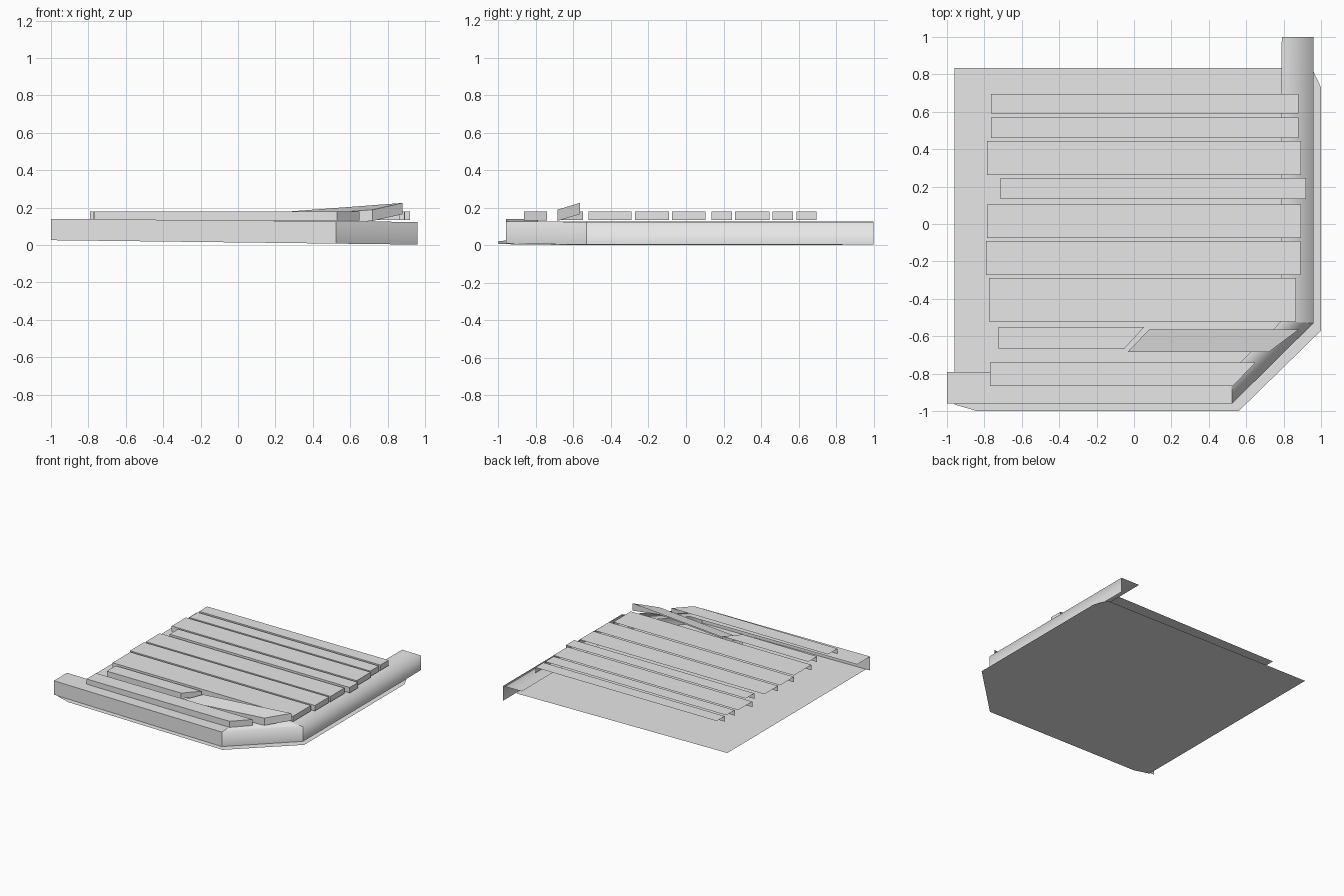
import bpy

if "Cube" in bpy.data.objects:
    bpy.data.objects.remove(bpy.data.objects["Cube"])

grey = bpy.data.materials.new("weathered_grey")
grey.diffuse_color = (0.8, 0.8, 0.8, 1)
grey.use_nodes = True
grey.node_tree.nodes["Principled BSDF"].inputs["Base Color"].default_value = grey.diffuse_color


def add_mesh(name, verts, faces, smooth=False):
    mesh = bpy.data.meshes.new(name)
    mesh.from_pydata(verts, [], faces)
    mesh.materials.append(grey)
    for p in mesh.polygons:
        p.use_smooth = smooth
    mesh.update()
    obj = bpy.data.objects.new(name, mesh)
    bpy.context.collection.objects.link(obj)
    return obj


def base_z(x):
    return 0.012 - 0.012 * x


def rim_z(x):
    return 0.1315 - 0.0085 * x


def plank(name, front, back, top, thickness):
    """Open plank: top, front and right end. front/back are (x0, x1, y)."""
    (fx0, fx1, fy), (bx0, bx1, by) = front, back
    outline = [(fx0, fy), (fx1, fy), (bx1, by), (bx0, by)]
    verts = [(x, y, top(x, y)) for x, y in outline]
    verts += [(x, y, top(x, y) - thickness) for x, y in outline[:3]]
    add_mesh(name, verts, [(0, 1, 2, 3), (4, 5, 1, 0), (5, 6, 2, 1)])


def rim(name, outer, inner, smooth):
    """Angle-shaped kerb: a top strip and an outer wall between two points."""
    verts = [(x, y, rim_z(x)) for x, y in inner]
    verts += [(x, y, rim_z(x)) for x, y in outer]
    verts += [(x, y, base_z(x) + 0.002) for x, y in outer]
    add_mesh(name, verts, [(2, 3, 1, 0), (4, 5, 3, 2)], smooth)


# Ground sheet with clipped corners
sheet = [(-0.96, -0.965), (-0.84, -1.0), (0.56, -1.0), (1.0, -0.57),
         (1.0, 0.73), (0.95, 0.835), (-0.96, 0.835)]
add_mesh("base_sheet", [(x, y, base_z(x)) for x, y in sheet], [tuple(range(7))])

# Kerb along the front, the cut corner and the right side
rim("front_kerb", [(-1.0, -0.96), (0.525, -0.96)],
    [(-1.0, -0.79), (0.52, -0.79)], False)
rim("corner_kerb", [(0.525, -0.96), (0.96, -0.53)],
    [(0.52, -0.79), (0.787, -0.52)], True)
rim("right_kerb", [(0.96, -0.53), (0.96, 1.0)],
    [(0.787, -0.52), (0.79, 1.0)], True)

# Straight deck planks: y0, y1, x0, x1
rows = [(0.59, 0.695, -0.765, 0.88), (0.46, 0.57, -0.765, 0.88),
        (0.262, 0.445, -0.785, 0.893), (0.135, 0.245, -0.715, 0.92),
        (-0.075, 0.105, -0.785, 0.893), (-0.273, -0.09, -0.79, 0.89),
        (-0.52, -0.29, -0.775, 0.865)]


def level(x, y):
    return 0.18


for i, (y0, y1, x0, x1) in enumerate(rows):
    plank(f"deck_plank_{i + 1}", (x0, x1, y0), (x0, x1, y1), level, 0.045)

# Snapped plank: level left half and lifted right half
plank("broken_plank_left", (-0.725, -0.05, -0.665), (-0.725, 0.055, -0.55),
      level, 0.045)
plank("broken_plank_right", (-0.035, 0.72, -0.685), (0.08, 0.88, -0.565),
      lambda x, y: 0.225 + 0.075 * (x - 0.88) + 0.2 * (y + 0.565), 0.06)

# Front plank with a mitred right end
plank("front_plank", (-0.77, 0.53, -0.865), (-0.77, 0.65, -0.74), level, 0.05)
